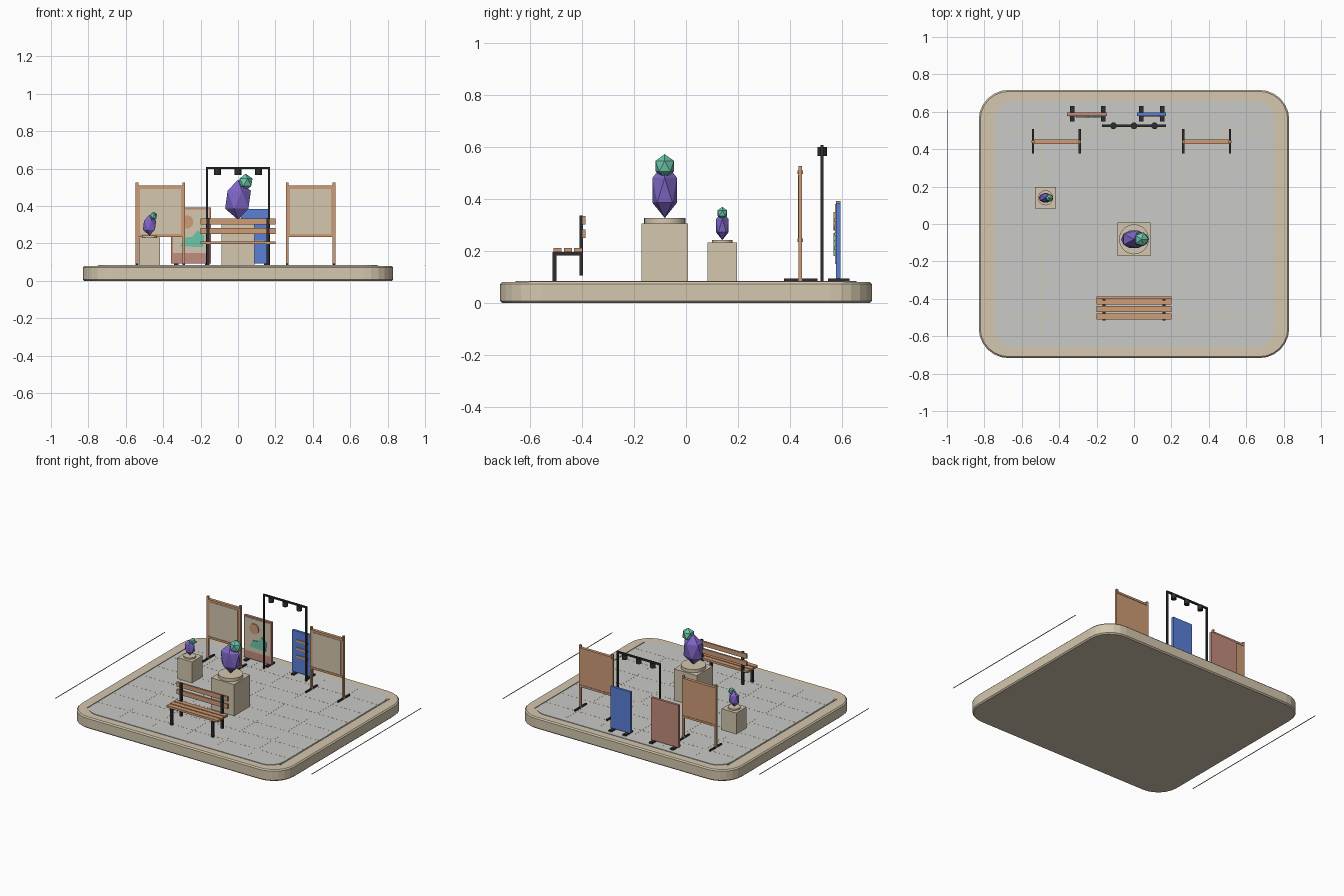
import bpy, bmesh, math
from mathutils import Matrix

if "Cube" in bpy.data.objects:
    bpy.data.objects.remove(bpy.data.objects["Cube"])


def material(name, rgb):
    lin = [c / 12.92 if c <= 0.04045 else ((c + 0.055) / 1.055) ** 2.4 for c in rgb]
    m = bpy.data.materials.new(name)
    m.diffuse_color = (*lin, 1)
    m.use_nodes = True
    m.node_tree.nodes["Principled BSDF"].inputs["Base Color"].default_value = m.diffuse_color
    return m


STONE = material("beige stone", (0.83, 0.78, 0.68))
PAVING = material("grey paving", (0.79, 0.79, 0.78))
WOOD = material("warm wood", (0.81, 0.61, 0.46))
METAL = material("dark metal", (0.18, 0.18, 0.19))
PURPLE = material("purple crystal", (0.50, 0.40, 0.78))
TEAL = material("teal crystal", (0.42, 0.78, 0.67))
BLUE = material("blue board", (0.35, 0.50, 0.84))
CLAY = material("terracotta board", (0.76, 0.55, 0.49))


def finish(name, bm, mat):
    bmesh.ops.recalc_face_normals(bm, faces=bm.faces)
    me = bpy.data.meshes.new(name)
    bm.to_mesh(me)
    bm.free()
    me.materials.append(mat)
    ob = bpy.data.objects.new(name, me)
    bpy.context.collection.objects.link(ob)
    return ob


def box(name, mat, x0, x1, y0, y1, z0, z1):
    bm = bmesh.new()
    mtx = Matrix.Translation(((x0 + x1) / 2, (y0 + y1) / 2, (z0 + z1) / 2)) @ \
        Matrix.Diagonal((x1 - x0, y1 - y0, z1 - z0, 1))
    bmesh.ops.create_cube(bm, size=1, matrix=mtx)
    return finish(name, bm, mat)


def cylinder(name, mat, x, y, z0, z1, r, sides=24):
    bm = bmesh.new()
    bmesh.ops.create_cone(bm, cap_ends=True, segments=sides, radius1=r, radius2=r, depth=z1 - z0,
                          matrix=Matrix.Translation((x, y, (z0 + z1) / 2)))
    ob = finish(name, bm, mat)
    for p in ob.data.polygons:
        p.use_smooth = len(p.vertices) == 4
    for e in ob.data.edges:
        e.use_edge_sharp = abs(ob.data.vertices[e.vertices[0]].co.z - ob.data.vertices[e.vertices[1]].co.z) < 1e-5
    return ob


def crystal(name, mat, loc, radii):
    bm = bmesh.new()
    bmesh.ops.create_icosphere(bm, subdivisions=1, radius=1,
                               matrix=Matrix.Translation(loc) @ Matrix.Diagonal((*radii, 1)))
    return finish(name, bm, mat)


def rounded_slab(name, mat, hx, hy, r, levels, steps=6):
    # levels: (z, inset) rings stacked from bottom to top
    bm = bmesh.new()
    rings = []
    for z, inset in levels:
        ring = []
        for k, (sx, sy) in enumerate(((1, 1), (-1, 1), (-1, -1), (1, -1))):
            for i in range(steps + 1):
                a = math.pi / 2 * (k + i / steps)
                ring.append(bm.verts.new((sx * (hx - r) + (r - inset) * math.cos(a),
                                          sy * (hy - r) + (r - inset) * math.sin(a), z)))
        rings.append(ring)
    for lo, hi in zip(rings, rings[1:]):
        for i in range(len(lo)):
            j = (i + 1) % len(lo)
            bm.faces.new((lo[i], lo[j], hi[j], hi[i]))
    bm.faces.new(rings[0])
    bm.faces.new(rings[-1])
    return finish(name, bm, mat)


def wall_plate(name, mat, pts, y0, y1):
    # flat outline in x, z, extruded along y
    bm = bmesh.new()
    face = bm.faces.new([bm.verts.new((x, y0, z)) for x, z in pts])
    out = bmesh.ops.extrude_face_region(bm, geom=[face])
    for g in out["geom"]:
        if isinstance(g, bmesh.types.BMVert):
            g.co.y = y1
    return finish(name, bm, mat)


# Plaza base, paving and joint lines
rounded_slab("plaza_base", STONE, 0.83, 0.717, 0.16,
             [(0, 0.008), (0.008, 0), (0.072, 0), (0.08, 0.008)])
rounded_slab("paving", PAVING, 0.745, 0.657, 0.10, [(0.078, 0), (0.084, 0)])
for i in range(-4, 5):
    x = i * 0.25
    e = 0.002 if abs(i) < 4 else 0
    box("joint_lengthwise", STONE, *((x - e, x + e) if e else
        ((x, x + 0.004) if i < 0 else (x - 0.004, x))), -0.605, 0.61, 0.081, 0.0845)
for i in range(-3, 4):
    box("joint_crosswise", STONE, -0.74, 0.74, i * 0.165 - 0.002, i * 0.165 + 0.002, 0.081, 0.0845)


# Pedestals with crystal sculptures
def sculpture(x, y, half, z_top, disc_r, disc_h, s):
    box("pedestal", STONE, x - half, x + half, y - half, y + half, 0.08, z_top)
    z = z_top + disc_h
    cylinder("pedestal_disc", STONE, x, y, z_top, z, disc_r)
    crystal("purple_crystal", PURPLE, (x, y, z + 0.107 * s), (0.077 * s, 0.056 * s, 0.107 * s))
    crystal("teal_crystal", TEAL, (x + 0.04 * s, y, z + 0.2 * s), (0.042 * s, 0.042 * s, 0.046 * s))


sculpture(0, -0.082, 0.089, 0.305, 0.08, 0.022, 1.0)
sculpture(-0.473, 0.14, 0.057, 0.232, 0.04, 0.01, 0.52)

# Bench
for x in (-0.16, 0.16):
    box("bench_front_leg", METAL, x - 0.008, x + 0.008, -0.515, -0.5, 0.082, 0.195)
    box("bench_back_post", METAL, x - 0.008, x + 0.008, -0.41, -0.397, 0.105, 0.337)
    box("bench_seat_rail", METAL, x - 0.008, x + 0.008, -0.515, -0.4, 0.183, 0.197)
for y in (-0.495, -0.455, -0.415):
    box("bench_seat_slat", WOOD, -0.2, 0.2, y - 0.016, y + 0.016, 0.196, 0.211)
for z in (0.318, 0.266):
    box("bench_back_slat", WOOD, -0.2, 0.2, -0.4, -0.387, z - 0.016, z + 0.016)


# Large notice boards on posts
def notice_board(cx):
    y = 0.44
    box("notice_board", WOOD, cx - 0.125, cx + 0.125, y - 0.006, y + 0.008, 0.235, 0.508)
    box("notice_sheet", STONE, cx - 0.11, cx + 0.11, y - 0.009, y - 0.005, 0.25, 0.492)
    for z in (0.235, 0.496):
        box("notice_frame_rail", WOOD, cx - 0.125, cx + 0.125, y - 0.011, y + 0.011, z, z + 0.014)
    for x in (cx - 0.125, cx + 0.125):
        box("notice_post", WOOD, x - 0.007, x + 0.007, y - 0.007, y + 0.007, 0.085, 0.527)
        box("notice_foot", METAL, x - 0.006, x + 0.006, y - 0.063, y + 0.067, 0.083, 0.093)


notice_board(-0.415)
notice_board(0.388)


# Small poster boards on feet
def poster(mat, x0, x1, feet, top):
    box("poster_board", mat, x0, x1, 0.578, 0.595, 0.094, top)
    for x in feet:
        box("poster_foot", METAL, x - 0.012, x + 0.012, 0.547, 0.63, 0.083, 0.094)


poster(CLAY, -0.358, -0.145, (-0.33, -0.165), 0.392)
wall_plate("poster_sheet", STONE, [(-0.348, 0.15), (-0.155, 0.15), (-0.155, 0.382), (-0.348, 0.382)],
           0.575, 0.579)
wall_plate("poster_disc", WOOD, [(-0.275 + 0.036 * math.cos(i * math.pi / 10),
                                  0.315 + 0.036 * math.sin(i * math.pi / 10)) for i in range(20)],
           0.569, 0.576)
wall_plate("poster_shape", TEAL, [(-0.31, 0.185), (-0.185, 0.18), (-0.18, 0.24), (-0.215, 0.27),
                                  (-0.245, 0.235), (-0.285, 0.232)], 0.569, 0.576)
poster(BLUE, 0.017, 0.172, (0.04, 0.15), 0.385)
for z in (0.32, 0.265, 0.21):
    box("poster_stripe", WOOD, 0.05, 0.14, 0.572, 0.579, z - 0.007, z + 0.007)

# Lamp frame
for x in (-0.165, 0.165):
    box("lamp_post", METAL, x - 0.005, x + 0.005, 0.519, 0.531, 0.083, 0.607)
box("lamp_bar", METAL, -0.17, 0.17, 0.519, 0.531, 0.597, 0.608)
for x in (-0.11, 0, 0.11):
    cylinder("lamp", METAL, x, 0.525, 0.567, 0.6, 0.018, 16)
